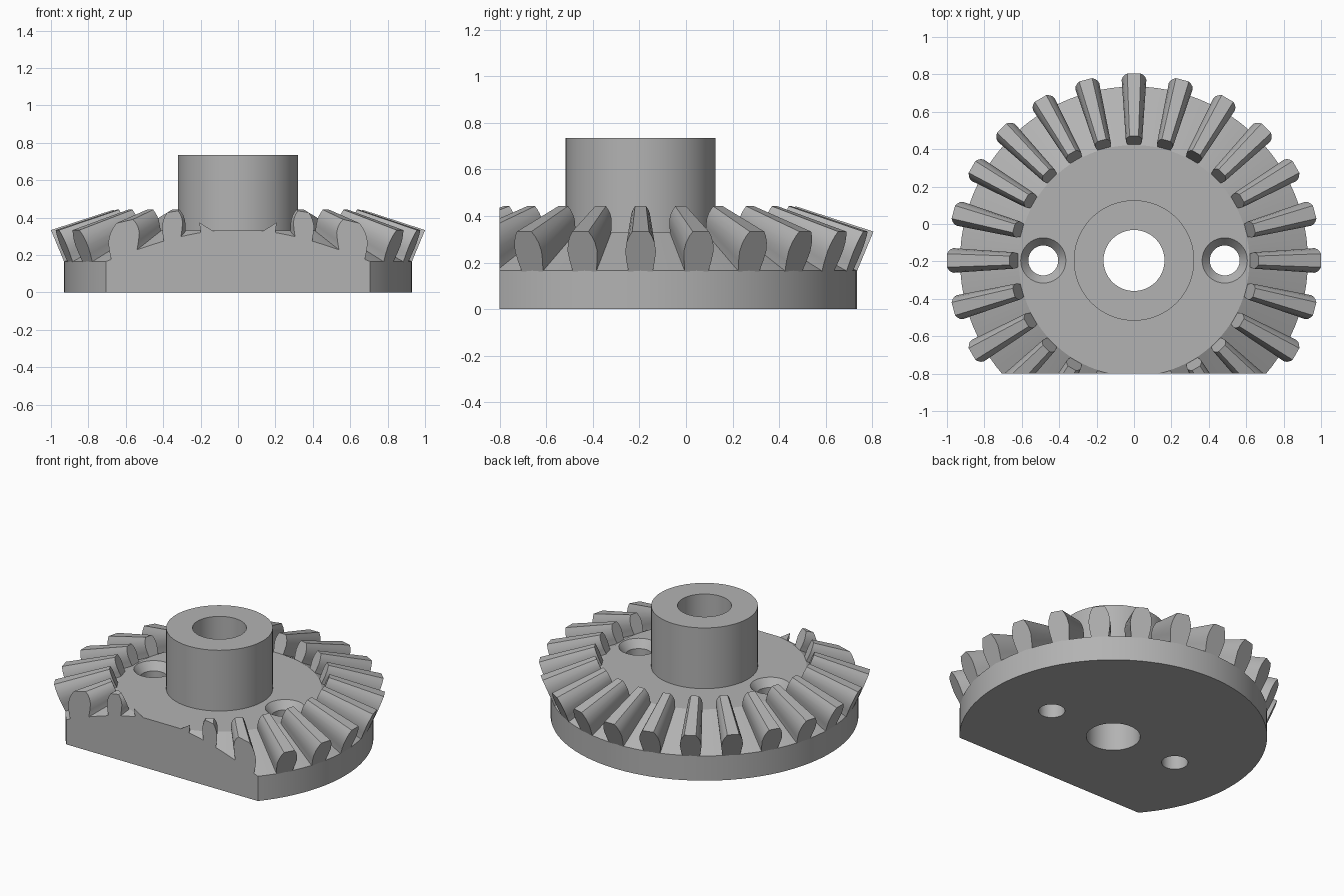
import bpy, bmesh
from math import radians, pi
from mathutils import Matrix, Vector

if "Cube" in bpy.data.objects:
    bpy.data.objects.remove(bpy.data.objects["Cube"])

AXIS_Y = -0.195      # gear axis position
FLAT_Y = -0.80       # trimmed front edge
TEETH = 24

grey = bpy.data.materials.new("plain grey")
grey.use_nodes = True
colour = (0.45, 0.45, 0.45, 1)
grey.diffuse_color = colour
grey.node_tree.nodes["Principled BSDF"].inputs["Base Color"].default_value = colour


def finish(bm, name):
    bmesh.ops.recalc_face_normals(bm, faces=bm.faces)
    mesh = bpy.data.meshes.new(name)
    bm.to_mesh(mesh)
    bm.free()
    mesh.materials.append(grey)
    obj = bpy.data.objects.new(name, mesh)
    bpy.context.collection.objects.link(obj)
    return obj


def lathe(profile, centre, steps):
    """Spin a closed (radius, z) outline around a vertical axis."""
    bm = bmesh.new()
    verts = [bm.verts.new((r, 0, z)) for r, z in profile]
    edges = [bm.edges.new((v, verts[i - 1])) for i, v in enumerate(verts)]
    bmesh.ops.spin(bm, geom=verts + edges, cent=(0, 0, 0), axis=(0, 0, 1),
                   angle=2 * pi, steps=steps, use_merge=True)
    bmesh.ops.remove_doubles(bm, verts=bm.verts, dist=1e-5)
    bmesh.ops.translate(bm, verts=bm.verts, vec=centre)
    return bm


def trim_front(bm):
    """Slice off everything in front of the flat and cap the cut."""
    cut = bmesh.ops.bisect_plane(
        bm, geom=bm.verts[:] + bm.edges[:] + bm.faces[:], dist=1e-6,
        plane_co=(0, FLAT_Y, 0), plane_no=(0, -1, 0), clear_outer=True)
    edges = [e for e in cut["geom_cut"] if isinstance(e, bmesh.types.BMEdge)]
    bmesh.ops.holes_fill(bm, edges=edges, sides=0)


def smooth(obj, angle):
    bpy.ops.object.select_all(action="DESELECT")
    obj.select_set(True)
    bpy.context.view_layer.objects.active = obj
    bpy.ops.object.shade_smooth_by_angle(angle=radians(angle))


# Disc, conical root surface, hub and bore in one turned body
body_profile = [(0.163, 0), (0.93, 0), (0.93, 0.165), (0.617, 0.33),
                (0.322, 0.33), (0.322, 0.735), (0.163, 0.735)]
bm = lathe(body_profile, (0, AXIS_Y, 0), 96)
trim_front(bm)
body = finish(bm, "gear_body")

# Two countersunk screw holes
hole_profile = [(0, -0.1), (0.08, -0.1), (0.08, 0.28), (0.121, 0.33),
                (0.121, 0.36), (0, 0.36)]
for side in (-1, 1):
    cutter = finish(lathe(hole_profile, (side * 0.485, AXIS_Y, 0), 40), "hole_cutter")
    cutter.hide_render = True
    mod = body.modifiers.new("screw_hole", "BOOLEAN")
    mod.object = cutter
    mod.operation = "DIFFERENCE"
    mod.solver = "EXACT"
    bpy.context.view_layer.objects.active = body
    bpy.ops.object.modifier_apply(modifier=mod.name)
    bpy.data.objects.remove(cutter)
smooth(body, 25)

# Tapered bevel teeth: (height fraction, half width) at the outer end
flank = [(-0.15, 0.054), (0, 0.053), (0.25, 0.061), (0.5, 0.066),
         (0.72, 0.060), (0.88, 0.049), (1, 0.036)]
section = flank + [(t, -w) for t, w in reversed(flank)]
ends = [(Vector((0.93, 0, 0.165)), Vector((1.0, 0, 0.333)), 1.0),
        (Vector((0.62, 0, 0.33)), Vector((0.665, 0, 0.442)), 0.665)]

bm = bmesh.new()
for i in range(TEETH):
    turn = Matrix.Translation((0, AXIS_Y, 0)) @ Matrix.Rotation(2 * pi * i / TEETH, 4, "Z")
    outer, inner = [
        [bm.verts.new(turn @ (root.lerp(tip, t) + Vector((0, w * scale, 0))))
         for t, w in section] for root, tip, scale in ends]
    bm.faces.new(outer)
    bm.faces.new(inner)
    for k in range(len(section)):
        bm.faces.new((outer[k - 1], outer[k], inner[k], inner[k - 1]))
trim_front(bm)
smooth(finish(bm, "gear_teeth"), 25)
